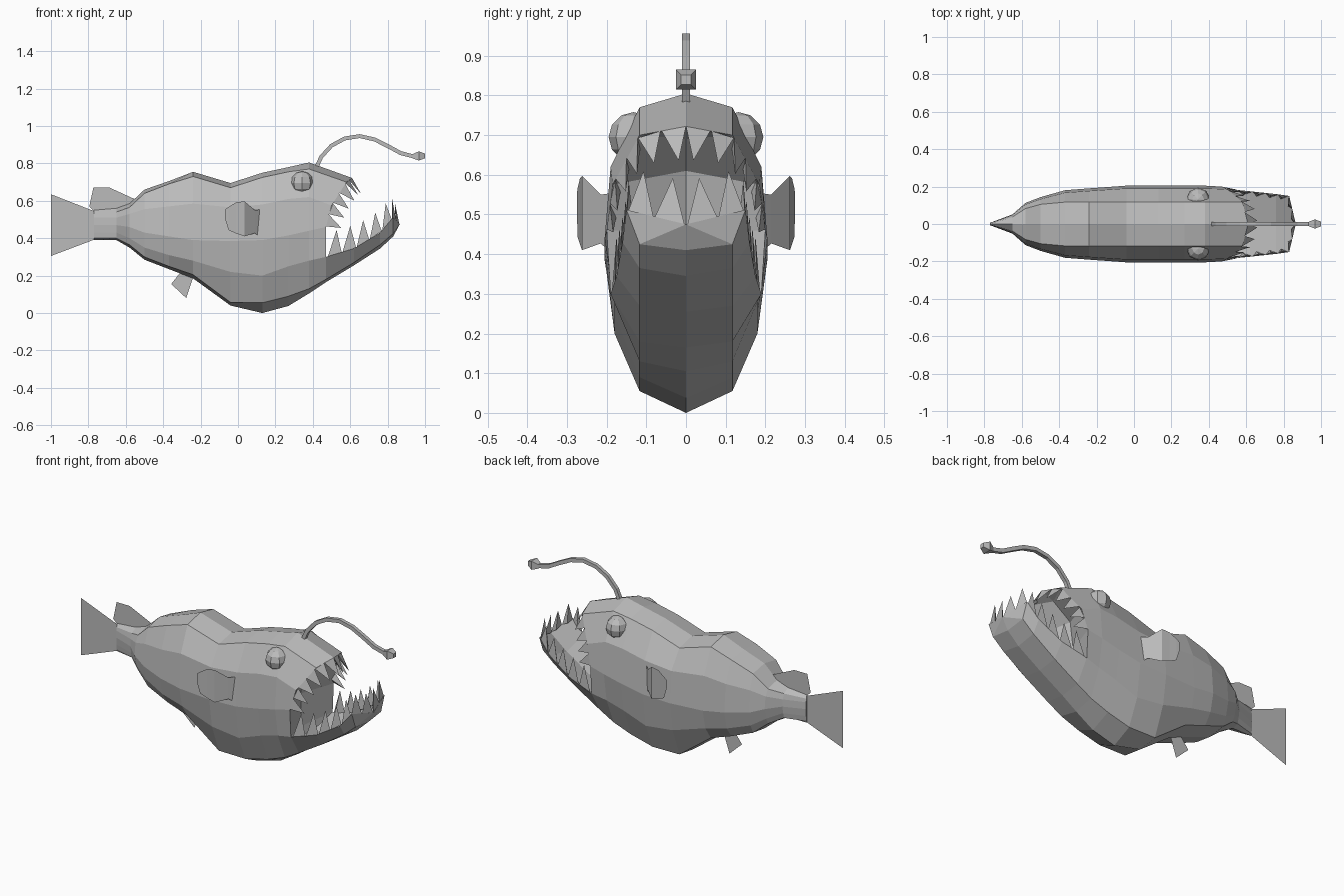
import bpy, bmesh, math
from mathutils import Vector, Matrix

if "Cube" in bpy.data.objects:
    bpy.data.objects.remove(bpy.data.objects["Cube"])

grey = bpy.data.materials.new("plain_grey")
grey.diffuse_color = (0.5, 0.5, 0.5, 1)
grey.use_nodes = True
grey.node_tree.nodes["Principled BSDF"].inputs["Base Color"].default_value = grey.diffuse_color


def finish(name, bm):
    bmesh.ops.recalc_face_normals(bm, faces=bm.faces)
    me = bpy.data.meshes.new(name)
    bm.to_mesh(me)
    bm.free()
    me.materials.append(grey)
    ob = bpy.data.objects.new(name, me)
    bpy.context.collection.objects.link(ob)
    return ob


def loft(bm, rings):
    """Skin closed rings of points; returns the rings of vertices."""
    vr = [[bm.verts.new(p) for p in r] for r in rings]
    n = len(vr[0])
    for a, b in zip(vr, vr[1:]):
        for i in range(n):
            j = (i + 1) % n
            bm.faces.new((a[i], a[j], b[j], b[i]))
    return vr


def mirrored(half):
    """Half ring from top centre to bottom centre -> full ring."""
    return half + [(x, -y, z) for x, y, z in half[-2:0:-1]]


# Body: station x, width factor, heights from ridge to belly
WIDTH = (0, 0.117, 0.19, 0.205, 0.18, 0.117, 0)
STATIONS = [
    (-0.77, 0.03, (0.55, 0.53, 0.51, 0.47, 0.43, 0.40, 0.39)),
    (-0.65, 0.25, (0.56, 0.54, 0.51, 0.47, 0.43, 0.40, 0.39)),
    (-0.58, 0.55, (0.585, 0.565, 0.53, 0.46, 0.40, 0.365, 0.35)),
    (-0.50, 0.70, (0.66, 0.64, 0.555, 0.43, 0.35, 0.30, 0.285)),
    (-0.37, 0.88, (0.705, 0.69, 0.57, 0.41, 0.31, 0.25, 0.235)),
    (-0.24, 0.93, (0.755, 0.73, 0.585, 0.39, 0.28, 0.205, 0.185)),
    (-0.04, 1.0, (0.695, 0.67, 0.565, 0.385, 0.22, 0.057, 0.04)),
    (0.13, 1.0, (0.75, 0.725, 0.58, 0.39, 0.20, 0.055, 0.0)),
    (0.27, 1.0, (0.78, 0.755, 0.61, 0.415, 0.25, 0.09, 0.038)),
    (0.38, 1.0, (0.805, 0.77, 0.62, 0.44, 0.28, 0.13, 0.105)),
]
rings = []
for x, s, zs in STATIONS:
    ys = [w * s for w in WIDTH]
    ys[1] = ys[5] = min(0.117, 0.15 * s)
    rings.append(mirrored([(x, y, z) for y, z in zip(ys, zs)]))
LIP = [(0.61, 0, 0.722), (0.58, 0.117, 0.70), (0.50, 0.185, 0.575),
       (0.47, 0.20, 0.46), (0.47, 0.19, 0.30)]
rings.append(mirrored(LIP + [(0.47, 0.117, 0.18), (0.47, 0, 0.165)]))
bm = bmesh.new()
vr = loft(bm, rings)
bm.faces.new(vr[0])
# throat: lip edges sink to a recessed centre line
e = vr[-1]
c = [bm.verts.new(p) for p in ((0.53, 0, 0.69), (0.42, 0, 0.61), (0.40, 0, 0.46), (0.40, 0, 0.27))]
for side in (e, [e[0]] + e[:0:-1]):
    bm.faces.new((side[0], side[1], c[0]))
    for i in range(3):
        bm.faces.new((side[i + 1], side[i + 2], c[i + 1], c[i]))
bm.faces.new((e[4], e[5], e[6], e[7], e[8], c[3]))
finish("body", bm)

# Lower jaw: x, lip width, floor / lip / lower side / keel heights
JAW = [(0.47, 0.19, 0.26, 0.30, 0.18, 0.165),
       (0.62, 0.175, 0.30, 0.345, 0.27, 0.255),
       (0.76, 0.16, 0.39, 0.43, 0.365, 0.345),
       (0.83, 0.15, 0.475, 0.512, 0.425, 0.41)]
rings = [mirrored([(x + (0.035 if x > 0.8 else 0), 0, f), (x, w, l), (x, 0.117, b), (x, 0, k)])
         for x, w, f, l, b, k in JAW]
bm = bmesh.new()
vr = loft(bm, rings)
bm.faces.new(vr[0])
end = vr[-1]
for i in range(1, 5):
    bm.faces.new((end[0], end[i], end[i + 1]))
finish("lower_jaw", bm)


# Teeth: thin pyramids spread along a lip line
def along(path, t):
    pts = [Vector(p) for p in path]
    d = [(b - a).length for a, b in zip(pts, pts[1:])]
    t *= sum(d)
    for a, b, l in zip(pts, pts[1:], d):
        if t <= l + 1e-6:
            return a.lerp(b, t / l)
        t -= l
    return pts[-1]


def teeth(name, path, count, reach):
    bm = bmesh.new()
    for s in (1, -1):
        for i in range(count):
            a, b = along(path, i / count), along(path, (i + 0.95) / count)
            m = (a + b) / 2
            inner = m + Vector((-0.012, -0.02, 0))
            tip = m + Vector(reach((i + 0.5) / count))
            v = [bm.verts.new((p.x, p.y * s, p.z)) for p in (a, b, inner, tip)]
            for f in ((0, 1, 3), (1, 2, 3), (2, 0, 3), (0, 2, 1)):
                bm.faces.new([v[k] for k in f])
    finish(name, bm)


teeth("upper_teeth", LIP[:4], 6, lambda t: (0.055 + 0.02 * t, -0.012, -0.085 + 0.05 * t))
teeth("lower_teeth", [(0.48, 0.187, 0.30), (0.62, 0.173, 0.343), (0.76, 0.158, 0.428),
                      (0.832, 0.147, 0.51), (0.863, 0, 0.475)], 7,
      lambda t: (0.012 - 0.03 * t, -0.008, 0.135 - 0.03 * t))

# Eyes
for s, side in ((1, "left"), (-1, "right")):
    bm = bmesh.new()
    bmesh.ops.create_uvsphere(bm, u_segments=8, v_segments=6, radius=0.063,
                              matrix=Matrix.Translation((0.343, s * 0.132, 0.695)))
    finish("eye_" + side, bm)

# Lure stalk: square tube along an arched path
PATH = [(0.42, 0.78), (0.445, 0.835), (0.50, 0.895), (0.57, 0.933), (0.65, 0.946),
        (0.73, 0.928), (0.80, 0.893), (0.87, 0.855), (0.945, 0.836)]


def square(x, z, r, ang=0.0):
    dx, dz = -math.sin(ang) * r, math.cos(ang) * r
    return [(x + dx, -r, z + dz), (x + dx, r, z + dz), (x - dx, r, z - dz), (x - dx, -r, z - dz)]


rings = []
for i, (x, z) in enumerate(PATH):
    a, b = PATH[max(i - 1, 0)], PATH[min(i + 1, len(PATH) - 1)]
    rings.append(square(x, z, 0.0105, math.atan2(b[1] - a[1], b[0] - a[0])))
bm = bmesh.new()
vr = loft(bm, rings)
bm.faces.new(vr[0])
bm.faces.new(vr[-1])
finish("lure_stalk", bm)

# Lure bulb
bm = bmesh.new()
vr = loft(bm, [square(0.932, 0.838, 0.011), square(0.967, 0.84, 0.025), square(1.0, 0.84, 0.012)])
bm.faces.new(vr[0])
bm.faces.new(vr[-1])
finish("lure_bulb", bm)

# Flat fins on the centre plane
for name, outline in {
    "tail_fin": [(-0.77, 0.545), (-0.77, 0.392), (-1.0, 0.305), (-1.0, 0.635)],
    "back_fin": [(-0.55, 0.608), (-0.69, 0.672), (-0.773, 0.672), (-0.795, 0.57),
                 (-0.77, 0.545), (-0.60, 0.56)],
    "belly_fin": [(-0.31, 0.215), (-0.357, 0.155), (-0.277, 0.08), (-0.24, 0.19)],
}.items():
    bm = bmesh.new()
    bm.faces.new([bm.verts.new((x, 0, z)) for x, z in outline])
    finish(name, bm)

# Side fins: columns x, y, low z, high z, swept out from the body
COLUMNS = [(0.13, 0.18, 0.395, 0.555), (0.09, 0.215, 0.427, 0.55), (0.035, 0.262, 0.41, 0.597),
           (-0.01, 0.267, 0.425, 0.592), (-0.05, 0.273, 0.443, 0.567), (-0.07, 0.275, 0.507, 0.553)]
for s, side in ((1, "left"), (-1, "right")):
    bm = bmesh.new()
    cols = [[bm.verts.new((x, s * y, z)) for z in (lo, hi)] for x, y, lo, hi in COLUMNS]
    for a, b in zip(cols, cols[1:]):
        bm.faces.new((a[0], b[0], b[1], a[1]))
    finish("side_fin_" + side, bm)
